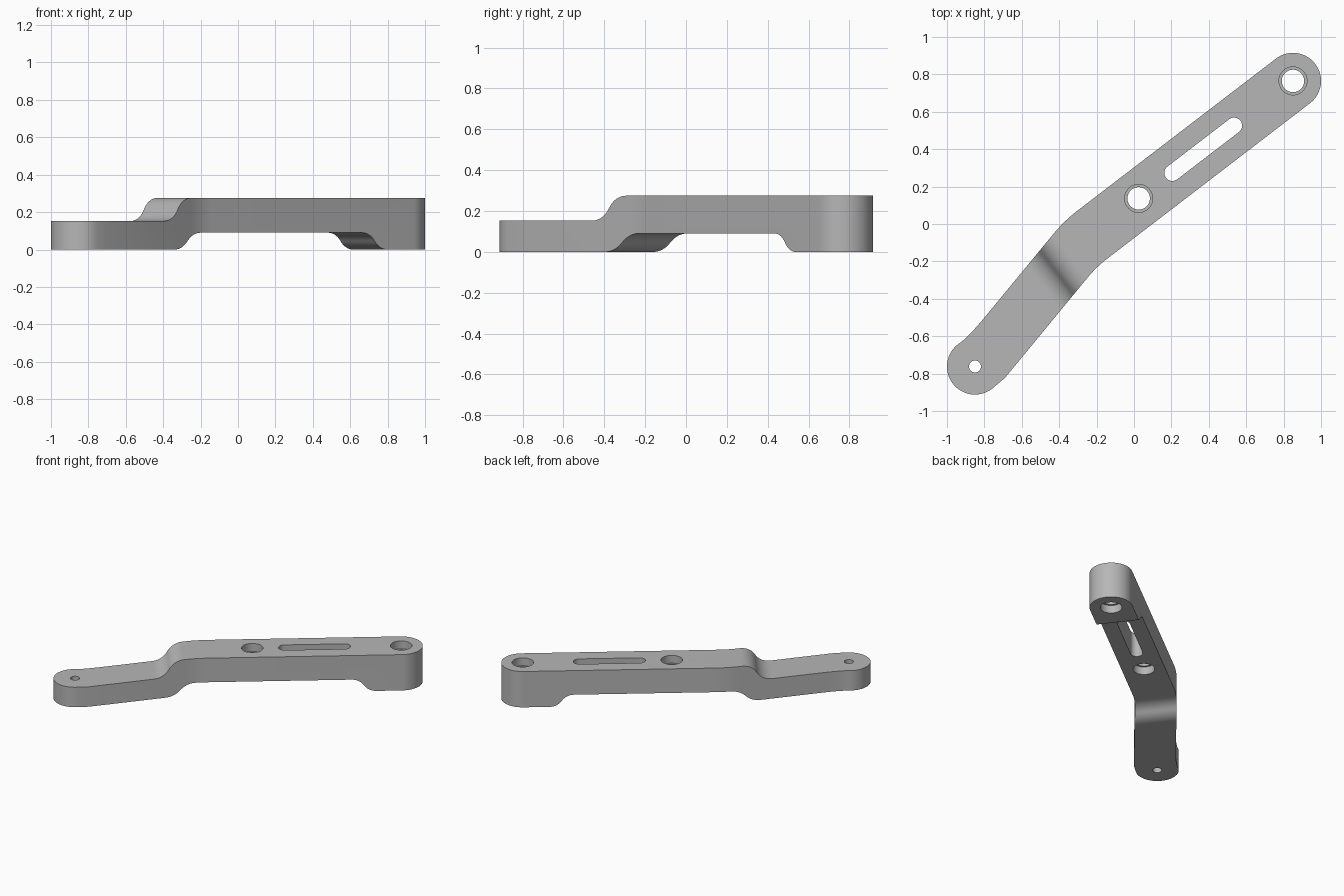
import bpy, bmesh, math
from math import sin, cos, pi, radians
from mathutils import Vector, Matrix

if "Cube" in bpy.data.objects:
    bpy.data.objects.remove(bpy.data.objects["Cube"])

ANGLE = math.atan(0.767)          # direction of the long upper arm
HALF = 0.15                       # half width and end radius
FOOT_END, TIP_END = (0.85, 0.765), (-0.85, -0.762)

steel = bpy.data.materials.new("grey_metal")
steel.use_nodes = True
grey = (0.47, 0.47, 0.47, 1)
steel.diffuse_color = grey
steel.node_tree.nodes["Principled BSDF"].inputs["Base Color"].default_value = grey


def arc(c, r, a0, a1, n=32):
    """Points on a circular arc, angles in radians."""
    return [(c[0] + r * cos(a0 + (a1 - a0) * i / n),
             c[1] + r * sin(a0 + (a1 - a0) * i / n)) for i in range(n + 1)]


def bend(a, b, c, n=12):
    """Rounded corner from a to c around b."""
    a, b, c = Vector(a), Vector(b), Vector(c)
    pts = []
    for i in range(n + 1):
        t = i / n
        pts.append(tuple(a * (1 - t) ** 2 + b * 2 * t * (1 - t) + c * t * t))
    return pts


def s_step(x0, z0, x1, z1, n=10):
    """Two tangent arcs joining two flat levels."""
    dx, dz = (x1 - x0) / 2, (z1 - z0) / 2
    turn = 2 * math.atan(abs(dz / dx))
    r = abs(dx) / sin(turn)
    sx, sz = math.copysign(1, dx), math.copysign(1, dz)
    first = [(x0 + sx * r * sin(turn * i / n), z0 + sz * r * (1 - cos(turn * i / n)))
             for i in range(n + 1)]
    second = [(x0 + x1 - x, z0 + z1 - z) for x, z in reversed(first[:-1])]
    return first + second


def prism(name, pts, low, high, matrix=None):
    """Extrude a closed flat outline from low to high."""
    bm = bmesh.new()
    face = bm.faces.new([bm.verts.new((x, y, low)) for x, y in pts])
    top = bmesh.ops.extrude_face_region(bm, geom=[face])["geom"]
    verts = [v for v in top if isinstance(v, bmesh.types.BMVert)]
    bmesh.ops.translate(bm, verts=verts, vec=(0, 0, high - low))
    if matrix:
        bm.transform(matrix)
    bmesh.ops.recalc_face_normals(bm, faces=bm.faces)
    mesh = bpy.data.meshes.new(name)
    bm.to_mesh(mesh)
    bm.free()
    mesh.materials.append(steel)
    ob = bpy.data.objects.new(name, mesh)
    bpy.context.collection.objects.link(ob)
    return ob


def combine(target, tool, operation):
    """Apply a boolean and discard the helper."""
    tool.hide_render = True
    mod = target.modifiers.new("cut", "BOOLEAN")
    mod.operation, mod.solver, mod.object = operation, "EXACT", tool
    bpy.context.view_layer.objects.active = target
    bpy.ops.object.modifier_apply(modifier=mod.name)
    bpy.data.objects.remove(tool)


# Plan outline of the cranked arm
outline = arc(TIP_END, HALF, radians(124), radians(315))
outline += [(-0.69, -0.823)]
outline += bend((-0.25, -0.289), (-0.202, -0.23), (-0.14, -0.183))
outline += arc(FOOT_END, HALF, ANGLE - pi / 2, ANGLE + pi / 2)
outline += bend((-0.30, 0.073), (-0.374, 0.016), (-0.43, -0.052))
outline += bend((-0.797, -0.497), (-0.888, -0.607), (-0.934, -0.638))[:-1]
lever = prism("lever_arm", outline, -0.2, 0.5)

# Side profile with raised arm, underside recess and foot
side = [(-1.6, 0)] + s_step(-0.51, 0, -0.30, 0.09)
side += s_step(0.79, 0.09, 0.96, 0)
side += [(1.6, 0), (1.6, 0.275)]
side += s_step(-0.38, 0.275, -0.59, 0.153) + [(-1.6, 0.153)]
upright = Matrix.Rotation(ANGLE, 4, "Z") @ Matrix.Rotation(pi / 2, 4, "X")
combine(lever, prism("side_profile", side, -1, 1, upright), "INTERSECT")


def bore(center, radius, low, high):
    circle = arc(center, radius, 0, 2 * pi, 48)[:-1]
    combine(lever, prism("bore", circle, low, high), "DIFFERENCE")


# Two pivot holes, counterbored from both sides
for center, base in (((0.025, 0.137), 0.09), (FOOT_END, 0)):
    bore(center, 0.06, -0.3, 0.6)
    bore(center, 0.075, 0.215, 0.6)
    bore(center, 0.075, -0.3, base + 0.06)

# Small hole at the tip
bore(TIP_END, 0.032, -0.3, 0.6)

# Long slot
slot = arc((0.535, 0.526), 0.043, ANGLE - pi / 2, ANGLE + pi / 2, 20)
slot += arc((0.205, 0.273), 0.043, ANGLE + pi / 2, ANGLE + 3 * pi / 2, 20)
combine(lever, prism("slot_cutter", slot, -0.3, 0.6), "DIFFERENCE")

# Smooth curves with crisp edges
bpy.ops.object.select_all(action="DESELECT")
lever.select_set(True)
bpy.context.view_layer.objects.active = lever
bpy.ops.object.shade_smooth_by_angle(angle=radians(30))
